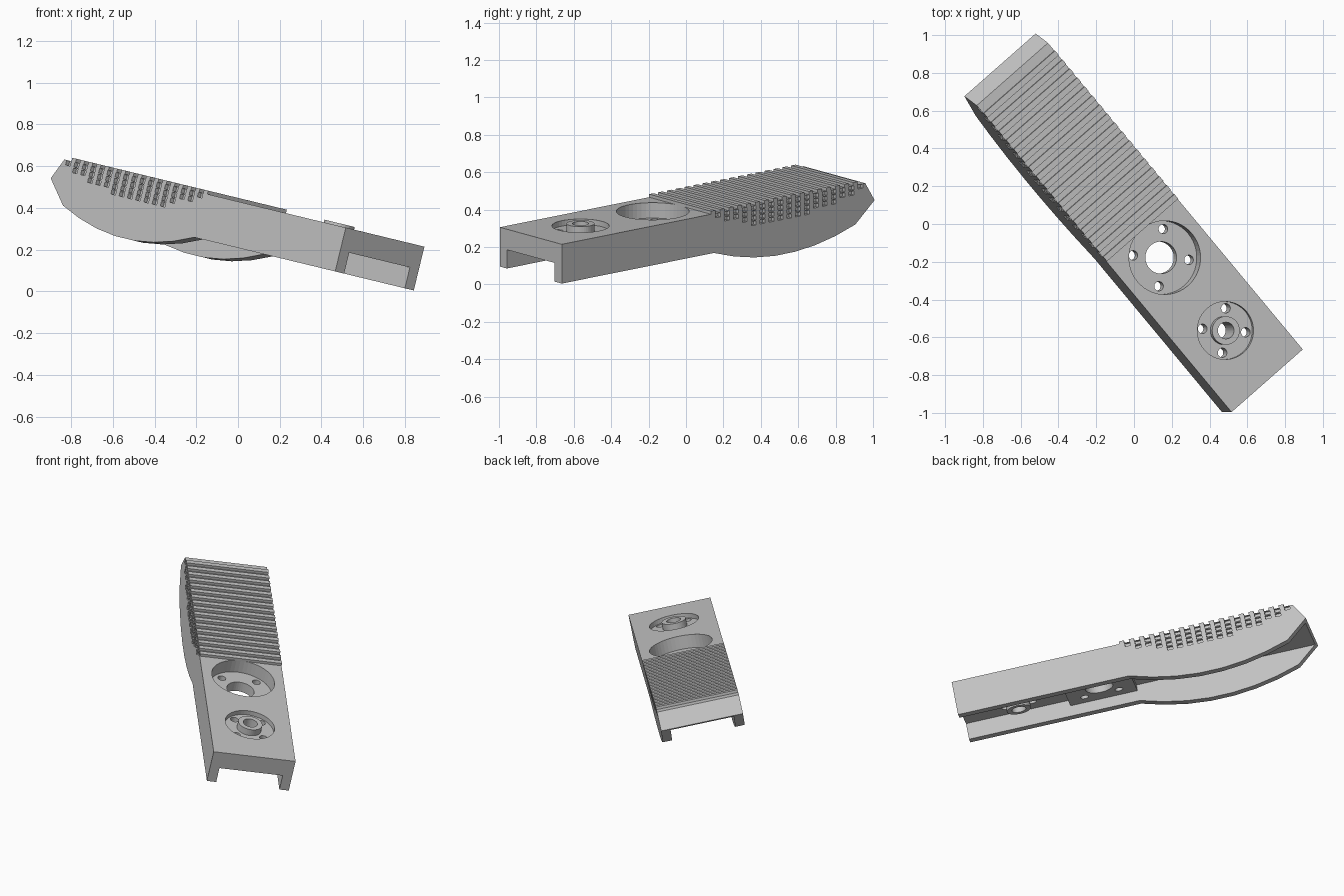
import bpy, bmesh, math
from mathutils import Matrix, Vector

cube = bpy.data.objects.get("Cube")
if cube:
    bpy.data.objects.remove(cube, do_unlink=True)

# Placement: local x runs across, y along the length, z out of the top face
across, along, up = Vector((.739, .65, -.179)), Vector((-.632, .76, .153)), Vector((.235, 0, .972))
pose = Matrix((across, along, up)).transposed().to_4x4()
pose.translation = (.705, -.83, .26)

grey = bpy.data.materials.new("light grey")
grey.use_nodes = True
grey.diffuse_color = (.55, .55, .55, 1)
grey.node_tree.nodes["Principled BSDF"].inputs["Base Color"].default_value = grey.diffuse_color

HALF, WALL, DEPTH, PLATE = .255, .058, .216, .113
INNER = HALF - WALL


def finish(name, bm):
    bmesh.ops.recalc_face_normals(bm, faces=bm.faces)
    mesh = bpy.data.meshes.new(name)
    bm.to_mesh(mesh)
    bm.free()
    mesh.materials.append(grey)
    obj = bpy.data.objects.new(name, mesh)
    bpy.context.collection.objects.link(obj)
    obj.matrix_world = pose
    return obj


def add_box(bm, lo, hi):
    lo, hi = Vector(lo), Vector(hi)
    size = hi - lo
    bmesh.ops.create_cube(bm, size=1, matrix=Matrix.Translation((lo + hi) / 2) @ Matrix.Diagonal((*size, 1)))


def add_cyl(bm, x, y, radius, z0, z1, sides=40):
    bmesh.ops.create_cone(bm, cap_ends=True, segments=sides, radius1=radius, radius2=radius,
                          depth=z1 - z0, matrix=Matrix.Translation((x, y, (z0 + z1) / 2)))


def combine(target, bm, operation, name):
    tool = finish(name, bm)
    tool.hide_render = True
    mod = target.modifiers.new(name, "BOOLEAN")
    mod.operation, mod.solver, mod.object = operation, "EXACT", tool
    bpy.context.view_layer.update()
    bpy.context.view_layer.objects.active = target
    bpy.ops.object.modifier_apply(modifier=name)
    bpy.data.objects.remove(tool, do_unlink=True)


# Side profile with a shallow bowed belly
BOW_START, BOW_END, SAG, STEPS = 1.07, 2.065, .085, 7
profile = [(0, 0), (0, -DEPTH)]
for i in range(STEPS + 1):
    t = i / STEPS
    profile.append((BOW_START + t * (BOW_END - BOW_START), -DEPTH - SAG * 4 * t * (1 - t)))
profile += [(2.2, -.103), (2.135, 0)]
bm = bmesh.new()
face = bm.faces.new([bm.verts.new((-HALF, y, z)) for y, z in profile])
side = bmesh.ops.extrude_face_region(bm, geom=[face])
bmesh.ops.translate(bm, vec=(2 * HALF, 0, 0),
                    verts=[v for v in side["geom"] if isinstance(v, bmesh.types.BMVert)])
body = finish("channel_body", bm)

# Open channel underneath
bm = bmesh.new()
add_box(bm, (-INNER, -.5, -.6), (INNER, 2.6, -PLATE))
combine(body, bm, "DIFFERENCE", "channel_cutter")

# Thicker pad below the large recess
LARGE_Y, SMALL_Y = .858, .35
bm = bmesh.new()
add_box(bm, (-INNER - .01, LARGE_Y - .21, -.15), (INNER + .01, LARGE_Y + .21, -.1))
combine(body, bm, "UNION", "recess_pad")

# Round recesses in the top
bm = bmesh.new()
add_cyl(bm, 0, LARGE_Y, .195, -.085, .1, 48)
add_cyl(bm, 0, SMALL_Y, .153, -.03, .1, 48)
combine(body, bm, "DIFFERENCE", "recess_cutter")

# Hub standing in the small recess and reaching below the plate
bm = bmesh.new()
add_cyl(bm, 0, SMALL_Y, .075, -.175, .013)
combine(body, bm, "UNION", "hub")

# Centre bores and the four screw holes round each
bm = bmesh.new()
for y, bore, ring in ((LARGE_Y, .085, .152), (SMALL_Y, .044, .118)):
    add_cyl(bm, 0, y, bore, -.4, .2)
    for k in range(4):
        a = math.pi / 4 + k * math.pi / 2
        add_cyl(bm, ring * math.cos(a), y + ring * math.sin(a), .025, -.4, .2, 20)
combine(body, bm, "DIFFERENCE", "hole_cutter")

# Grip dimples on both side walls, rows shorter towards the bottom
PITCH = .0625
bm = bmesh.new()
for row, (first, last) in enumerate(((0, 16), (1, 15), (3, 13), (4, 10))):
    z = -.013 - row * .028
    for i in range(first, last + 1):
        y = 1.1 + i * PITCH
        for x in (-HALF, HALF):
            add_box(bm, (x - .02, y - .017, z - .011), (x + .02, y + .017, z + .011))
combine(body, bm, "DIFFERENCE", "dimple_cutter")

# Cross ridges on the top
bm = bmesh.new()
for i in range(17):
    y = 1.05 + i * PITCH
    add_box(bm, (-HALF, y, -.001), (HALF, y + PITCH / 2, .017))
finish("grip_ridges", bm)
